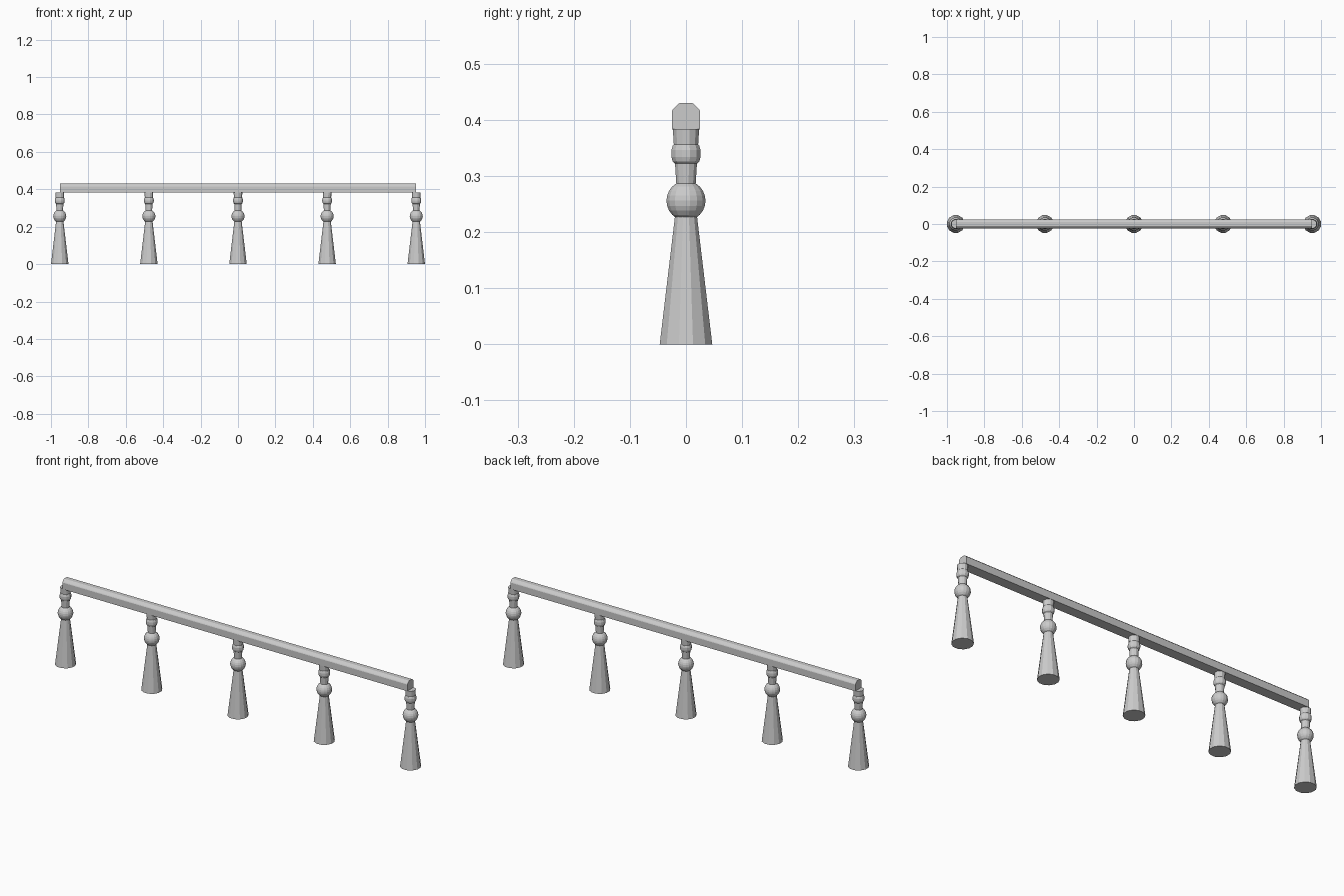
import bpy, bmesh, math

if "Cube" in bpy.data.objects:
    bpy.data.objects.remove(bpy.data.objects["Cube"])

grey = bpy.data.materials.new("light grey")
grey.diffuse_color = (0.6, 0.6, 0.6, 1)
grey.use_nodes = True
grey.node_tree.nodes["Principled BSDF"].inputs["Base Color"].default_value = grey.diffuse_color


def finish(name, bm):
    bmesh.ops.recalc_face_normals(bm, faces=bm.faces)
    mesh = bpy.data.meshes.new(name)
    bm.to_mesh(mesh)
    bm.free()
    mesh.materials.append(grey)
    obj = bpy.data.objects.new(name, mesh)
    bpy.context.collection.objects.link(obj)
    return obj


def lathe(name, profile, sides, x):
    """Closed turned part from (radius, z) points, with flats facing the axes."""
    bm = bmesh.new()
    rings = []
    for r, z in profile:
        ring = []
        for i in range(sides):
            a = 2 * math.pi * (i + 0.5) / sides
            ring.append(bm.verts.new((x + r * math.cos(a), r * math.sin(a), z)))
        rings.append(ring)
    for lo, hi in zip(rings, rings[1:]):
        for i in range(sides):
            j = (i + 1) % sides
            bm.faces.new((lo[i], lo[j], hi[j], hi[i]))
    bm.faces.new(rings[0])
    bm.faces.new(rings[-1])
    return finish(name, bm)


def ball_profile(radius, centre, steps=10):
    # circle arc trimmed just short of the poles
    pts = []
    for k in range(steps + 1):
        a = math.radians(-75 + 150 * k / steps)
        pts.append((radius * math.cos(a), centre + radius * math.sin(a)))
    return pts


# Five turned balusters
for n in range(5):
    x = (n - 2) * 0.4765
    lathe(f"baluster_foot_{n}", [(0.0485, 0), (0.0195, 0.235)], 12, x)
    lathe(f"baluster_ball_{n}", ball_profile(0.0355, 0.256), 16, x)
    lathe(f"baluster_neck_{n}", [(0.0175, 0.28), (0.0243, 0.384)], 12, x)
    lathe(f"baluster_collar_{n}",
          [(0.020, 0.322), (0.0245, 0.326), (0.027, 0.334), (0.027, 0.346),
           (0.0245, 0.354), (0.021, 0.358)], 12, x)

# Handrail with chamfered top edges, extruded along x
section = [(-0.025, 0.383), (0.025, 0.383), (0.025, 0.416), (0.023, 0.4195),
           (0.0145, 0.428), (0.011, 0.43), (-0.011, 0.43), (-0.0145, 0.428),
           (-0.023, 0.4195), (-0.025, 0.416)]
bm = bmesh.new()
end = bm.faces.new([bm.verts.new((-0.953, y, z)) for y, z in section])
out = bmesh.ops.extrude_face_region(bm, geom=[end], use_keep_orig=True)
bmesh.ops.translate(bm, vec=(1.906, 0, 0),
                    verts=[v for v in out["geom"] if isinstance(v, bmesh.types.BMVert)])
finish("handrail", bm)
